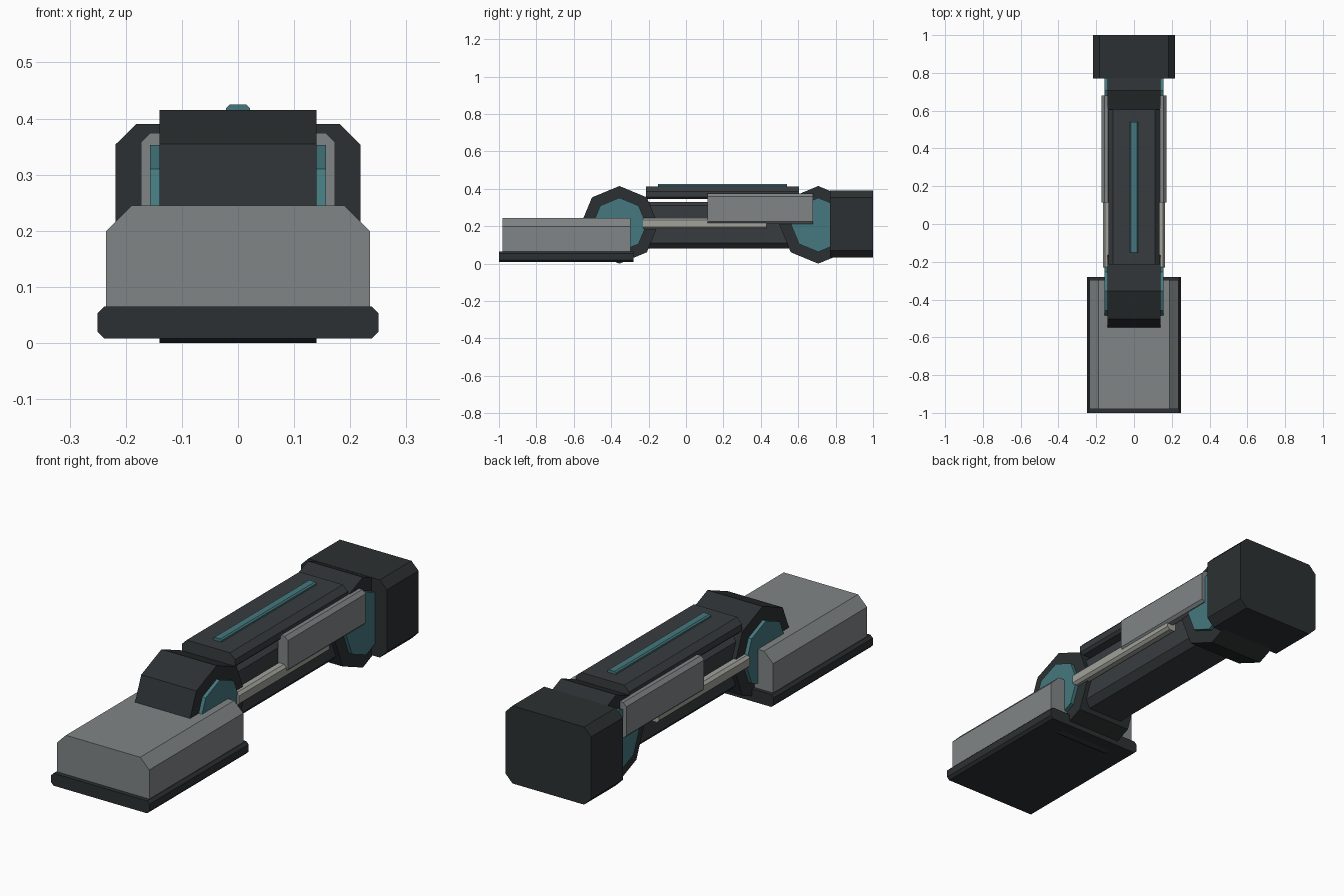
import bpy, bmesh
from math import cos, sin, pi

if "Cube" in bpy.data.objects:
    bpy.data.objects.remove(bpy.data.objects["Cube"])


def material(name, r, g, b):
    m = bpy.data.materials.new(name)
    m.diffuse_color = (r, g, b, 1)
    m.use_nodes = True
    m.node_tree.nodes["Principled BSDF"].inputs["Base Color"].default_value = m.diffuse_color
    return m


DARK = material("dark_shell", 0.025, 0.03, 0.032)
FRAME = material("frame_grey", 0.04, 0.046, 0.05)
PANEL = material("panel_grey", 0.22, 0.235, 0.24)
RAIL = material("rail_grey", 0.36, 0.36, 0.33)
TEAL = material("teal_accent", 0.06, 0.19, 0.21)


def extrude(name, points, move, mat):
    """Closed prism: a ring of points swept by a vector."""
    bm = bmesh.new()
    face = bm.faces.new([bm.verts.new(p) for p in points])
    swept = bmesh.ops.extrude_face_region(bm, geom=[face])
    bmesh.ops.translate(bm, vec=move,
                        verts=[g for g in swept["geom"] if isinstance(g, bmesh.types.BMVert)])
    bmesh.ops.recalc_face_normals(bm, faces=bm.faces)
    mesh = bpy.data.meshes.new(name)
    bm.to_mesh(mesh)
    bm.free()
    mesh.materials.append(mat)
    ob = bpy.data.objects.new(name, mesh)
    bpy.context.collection.objects.link(ob)
    return ob


def bar(name, x, y, z, mat, top=0.0, bottom=0.0):
    """Bar along y whose section has chamfered top and bottom corners."""
    (x0, x1), (y0, y1), (z0, z1) = x, y, z
    if bottom:
        ring = [(x0, z0 + bottom), (x0 + bottom, z0), (x1 - bottom, z0), (x1, z0 + bottom)]
    else:
        ring = [(x0, z0), (x1, z0)]
    if top:
        ring += [(x1, z1 - top), (x1 - top, z1), (x0 + top, z1), (x0, z1 - top)]
    else:
        ring += [(x1, z1), (x0, z1)]
    return extrude(name, [(px, y0, pz) for px, pz in ring], (0, y1 - y0, 0), mat)


def drum(name, y, z, radius, half, mat):
    """Eight-sided drum on the x axis with a corner pointing up."""
    ring = [(-half, y + radius * cos(i * pi / 4), z + radius * sin(i * pi / 4)) for i in range(8)]
    return extrude(name, ring, (2 * half, 0, 0), mat)


# Foot: sole and upper
bar("foot_sole", (-0.25, 0.25), (-1.0, -0.28), (0.008, 0.065), DARK, 0.012, 0.012)
bar("foot_upper", (-0.235, 0.235), (-0.98, -0.297), (0.065, 0.245), PANEL, 0.046)

# Ankle and knee joints with teal hub caps
for label, y in (("ankle", -0.356), ("knee", 0.707)):
    drum(label + "_joint", y, 0.2075, 0.2075, 0.14, DARK)
    drum(label + "_hub", y, 0.2075, 0.145, 0.157, TEAL)

# Shin core, top plate and light strip
bar("shin_core", (-0.12, 0.12), (-0.21, 0.62), (0.08, 0.33), FRAME, 0.02, 0.03)
bar("shin_top_plate", (-0.135, 0.135), (-0.215, 0.605), (0.345, 0.412), FRAME, 0.025, 0.012)
bar("light_strip", (-0.021, 0.021), (-0.15, 0.54), (0.405, 0.425), TEAL, 0.006)

# Side rails and side panels, mirrored across x
for side, s in (("right", 1), ("left", -1)):
    bar(side + "_rail", sorted((s * 0.115, s * 0.165)), (-0.23, 0.43),
        (0.185, 0.245), RAIL, 0.012, 0.012)
    bar(side + "_side_panel", sorted((s * 0.122, s * 0.173)), (0.115, 0.68),
        (0.213, 0.374), PANEL, 0.016, 0.012)

# Upper end block
bar("thigh_block", (-0.218, 0.218), (0.77, 1.0), (0.033, 0.39), DARK, 0.036, 0.036)
